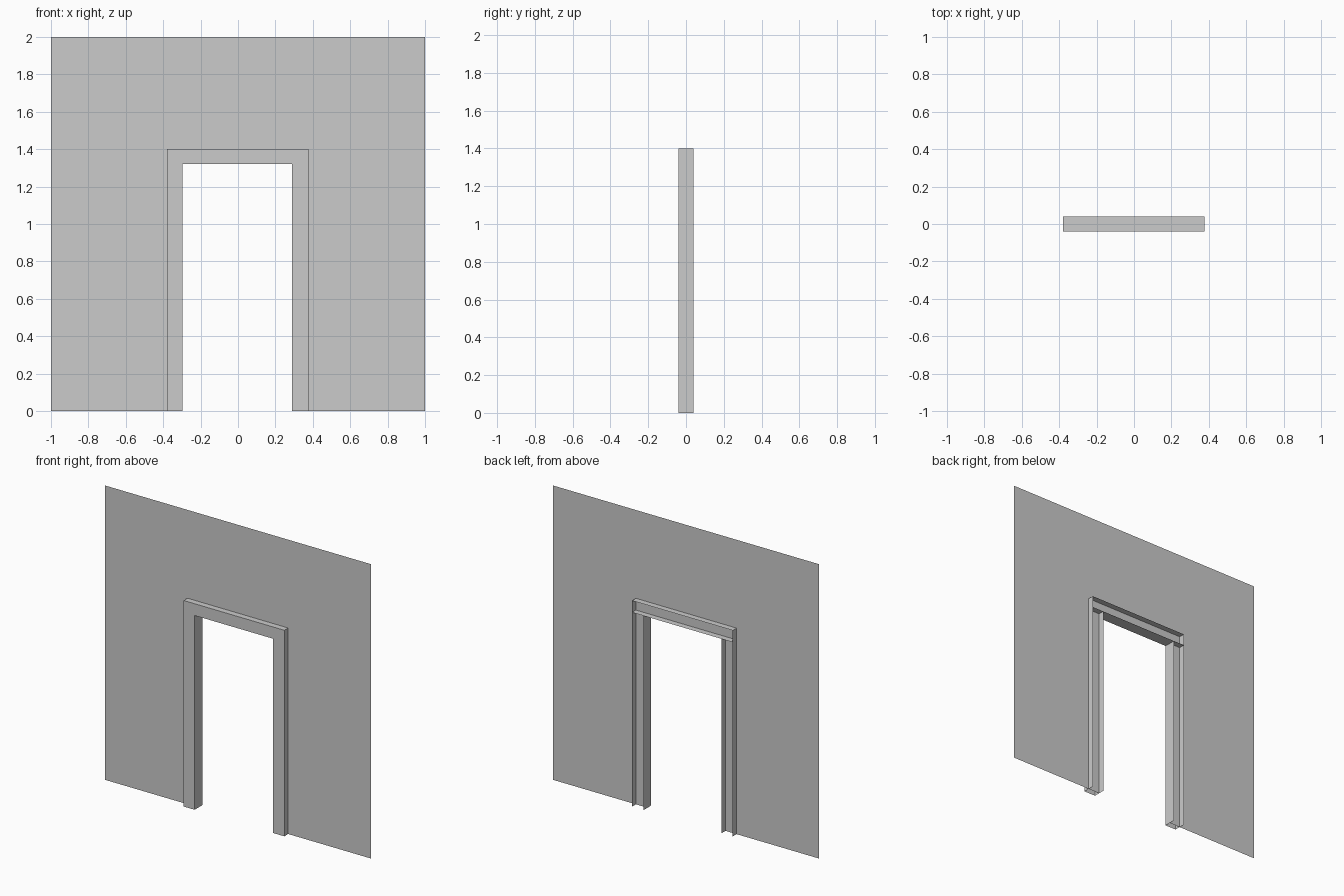
import bpy

if "Cube" in bpy.data.objects:
    bpy.data.objects.remove(bpy.data.objects["Cube"])

FRONT, WALL, BACK = -0.041, 0.0, 0.041
OUT_L, IN_L, IN_R, OUT_R = -0.38, -0.297, 0.29, 0.377
HEAD, TOP = 1.32, 1.40


def make(name, verts, faces):
    mesh = bpy.data.meshes.new(name)
    mesh.from_pydata(verts, [], faces)
    obj = bpy.data.objects.new(name, mesh)
    bpy.context.collection.objects.link(obj)
    return obj


def arch(name, xl, xr, z_out, y):
    """Flat sheet with the doorway cut out, facing -y."""
    pts = [(xl, 0), (xl, z_out), (xr, z_out), (xr, 0),
           (IN_R, 0), (IN_R, HEAD), (IN_L, HEAD), (IN_L, 0)]
    faces = [(0, 7, 6, 1), (1, 6, 5, 2), (2, 5, 4, 3)]
    return make(name, [(x, y, z) for x, z in pts], faces)


def ribbon(name, pts):
    """Strip along an x/z path, spanning the depth of the frame."""
    n = len(pts)
    verts = [(x, y, z) for y in (FRONT, BACK) for x, z in pts]
    return make(name, verts, [(i, n + i, n + i + 1, i + 1) for i in range(n - 1)])


# Thin wall sheet with door opening
arch("wall", -1, 1, 2, WALL)

# Hollow door frame: front face, outer sides, inner reveal
arch("frame_front", OUT_L, OUT_R, TOP, FRONT)
ribbon("frame_outer", [(OUT_L, 0), (OUT_L, TOP), (OUT_R, TOP), (OUT_R, 0)])
ribbon("jamb_left", [(IN_L, HEAD), (IN_L, 0)])
ribbon("jamb_right", [(IN_R, 0), (IN_R, HEAD)])

# Lintel underside runs across the full frame width
ribbon("lintel_underside", [(OUT_R, HEAD), (OUT_L, HEAD)])
